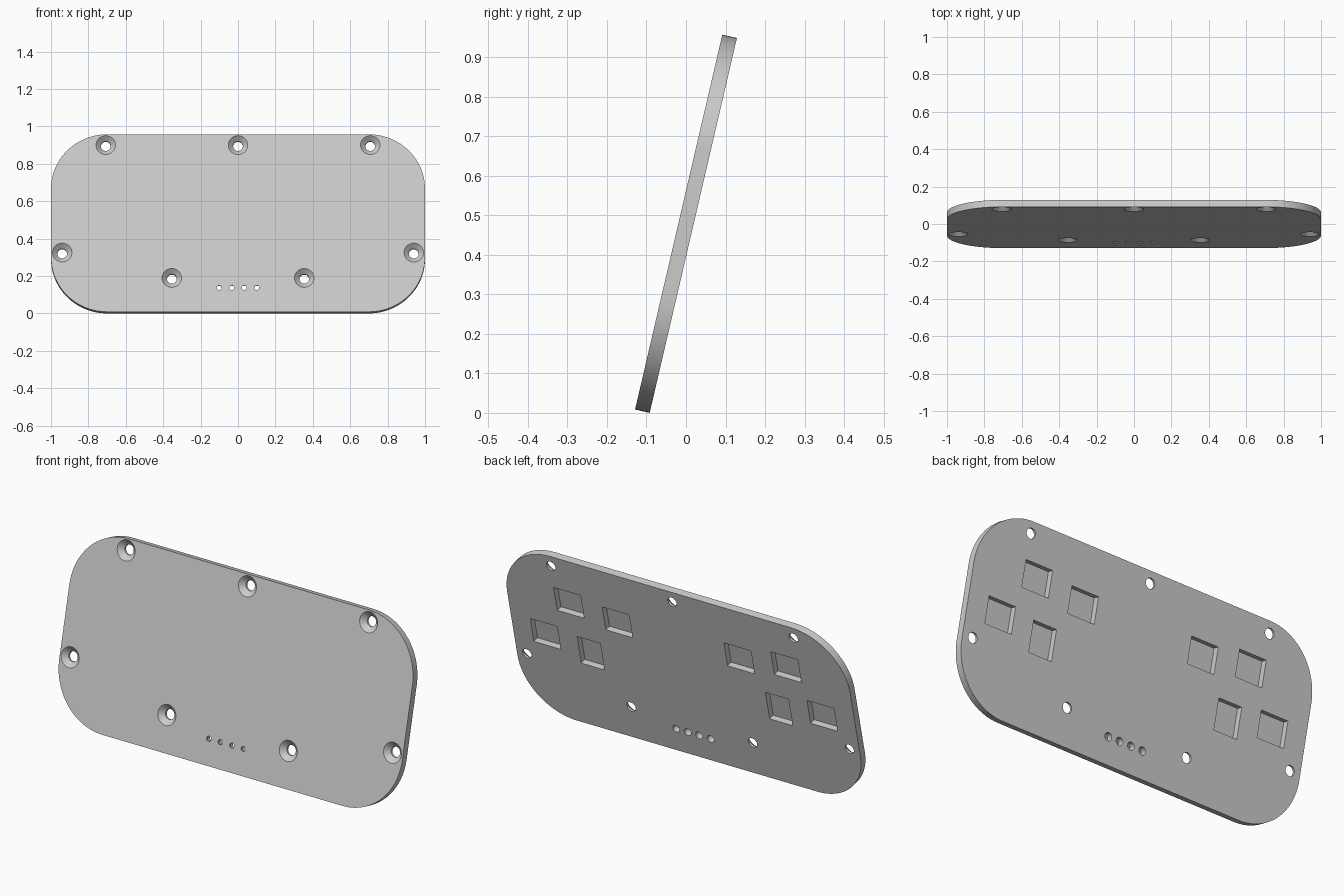
import bpy, bmesh, math
from mathutils import Matrix, Vector

if "Cube" in bpy.data.objects:
    bpy.data.objects.remove(bpy.data.objects["Cube"])

HW, HH, HT = 1.0, 0.487, 0.019      # half width, height and thickness
RADIUS = 0.30                       # corner radius
TILT = math.radians(13.1)           # lean towards the back
POCKET = 0.031                      # depth of the rear recesses
EPS = 0.01                          # cutter overshoot

grey = bpy.data.materials.new("light grey")
grey.diffuse_color = (0.6, 0.6, 0.6, 1)
grey.use_nodes = True
grey.node_tree.nodes["Principled BSDF"].inputs["Base Color"].default_value = grey.diffuse_color


def make_object(name, bm):
    bmesh.ops.recalc_face_normals(bm, faces=bm.faces)
    mesh = bpy.data.meshes.new(name)
    bm.to_mesh(mesh)
    bm.free()
    mesh.materials.append(grey)
    obj = bpy.data.objects.new(name, mesh)
    bpy.context.collection.objects.link(obj)
    return obj


def lathe(bm, x, z, profile, seg=32):
    """Closed solid turned about the y direction; profile is (y, radius)."""
    rings = []
    for y, r in profile:
        rings.append([bm.verts.new((x + r * math.cos(2 * math.pi * i / seg), y,
                                    z + r * math.sin(2 * math.pi * i / seg)))
                      for i in range(seg)])
    for a, b in zip(rings, rings[1:]):
        for i in range(seg):
            j = (i + 1) % seg
            bm.faces.new((a[i], a[j], b[j], b[i]))
    bm.faces.new(rings[0])
    bm.faces.new(rings[-1])


def box(bm, x, y, z, sx, sy, sz):
    bmesh.ops.create_cube(bm, size=1, matrix=Matrix.Translation((x, y, z))
                          @ Matrix.Diagonal((sx, sy, sz, 1)))


# Rounded plate, front towards -y
bm = bmesh.new()
outline = []
for k, (cx, cz) in enumerate([(1, 1), (-1, 1), (-1, -1), (1, -1)]):
    for i in range(25):
        a = math.pi / 2 * (k + i / 24)
        outline.append(bm.verts.new((cx * (HW - RADIUS) + RADIUS * math.cos(a), -HT,
                                     cz * (HH - RADIUS) + RADIUS * math.sin(a))))
face = bm.faces.new(outline)
ext = bmesh.ops.extrude_face_region(bm, geom=[face], use_keep_orig=True)
bmesh.ops.translate(bm, vec=(0, 2 * HT, 0),
                    verts=[g for g in ext["geom"] if isinstance(g, bmesh.types.BMVert)])
plate = make_object("cover_plate", bm)

bm = bmesh.new()
# Countersunk screw holes
screws = [(0, 0.428)]
for s in (-1, 1):
    screws += [(s * 0.707, 0.428), (s * 0.94, -0.162), (s * 0.354, -0.301)]
for x, z in screws:
    lathe(bm, x, z, [(-HT - EPS, 0.052), (-HT, 0.052), (-HT + 0.026, 0.026), (HT + EPS, 0.026)])
# Indicator holes, wider at the back
for i in range(4):
    lathe(bm, (i - 1.5) * 0.067, -0.355,
          [(-HT - EPS, 0.013), (HT - POCKET, 0.013), (HT - POCKET, 0.02), (HT + EPS, 0.02)], 24)
# Rectangular rear pockets, mirrored left and right
for s in (-1, 1):
    for x, z, w, h in [(0.633, 0.232, 0.157, 0.135), (0.355, 0.2, 0.157, 0.135),
                       (0.807, -0.005, 0.157, 0.135), (0.549, -0.042, 0.135, 0.157)]:
        box(bm, s * x, HT + (EPS - POCKET) / 2, z, w, POCKET + EPS, h)
cutter = make_object("hole_cutter", bm)
cutter.hide_render = True

# Cut the openings and discard the cutter
mod = plate.modifiers.new("openings", 'BOOLEAN')
mod.operation = 'DIFFERENCE'
mod.solver = 'EXACT'
mod.object = cutter
bpy.context.view_layer.update()
cut = bpy.data.meshes.new_from_object(plate.evaluated_get(bpy.context.evaluated_depsgraph_get()))
plate.modifiers.clear()
plate.data = cut
bpy.data.objects.remove(cutter)

# Smooth round walls, sharp rims, then lean the plate back
bpy.context.view_layer.objects.active = plate
plate.select_set(True)
bpy.ops.object.shade_smooth_by_angle(angle=math.radians(30))
plate.rotation_euler = (-TILT, 0, 0)
plate.location = Vector((0, 0, HH * math.cos(TILT) + HT * math.sin(TILT)))
